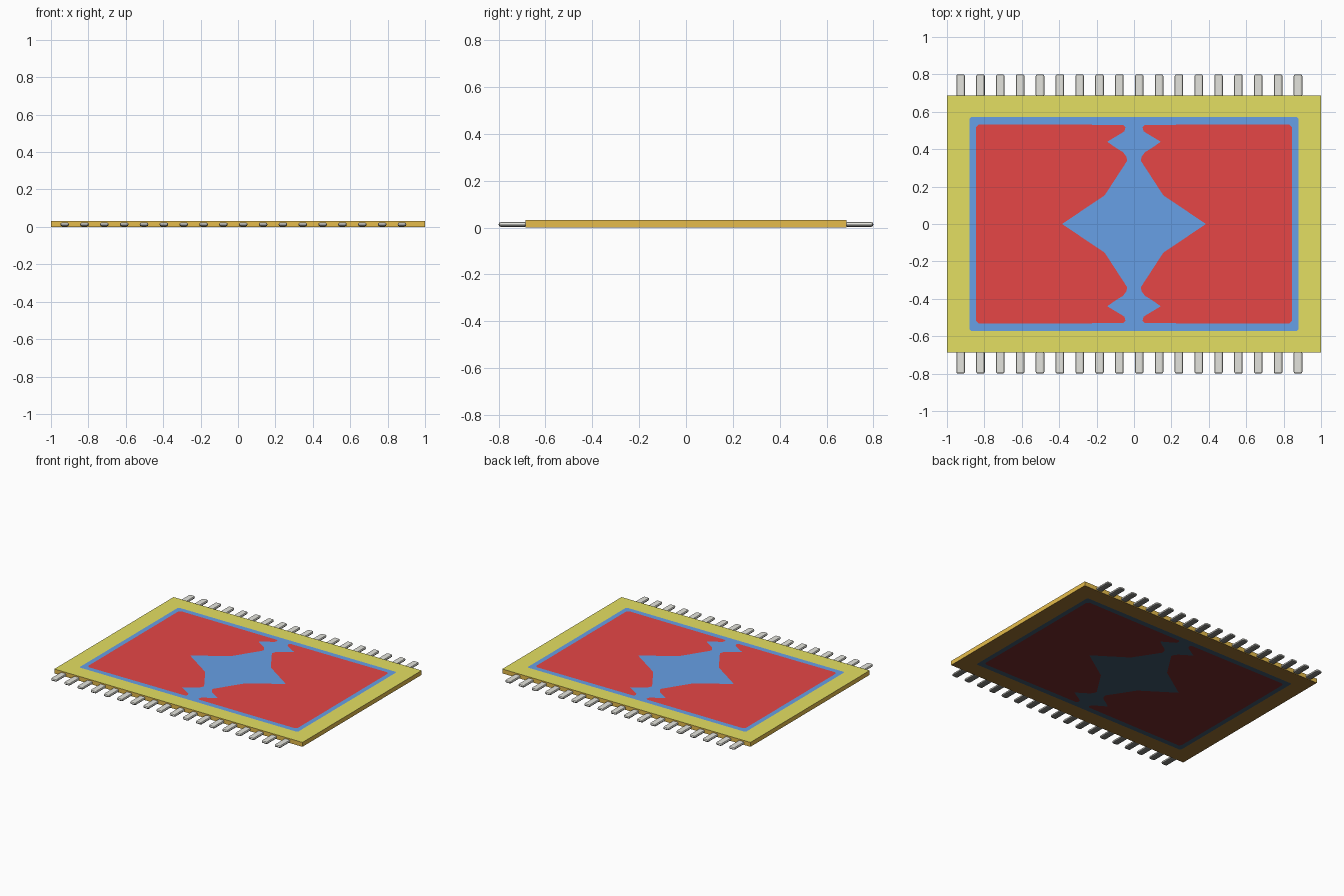
import bpy, bmesh
from mathutils import Matrix, Vector
from mathutils.geometry import tessellate_polygon

if "Cube" in bpy.data.objects:
    bpy.data.objects.remove(bpy.data.objects["Cube"])


def material(name, rgb):
    m = bpy.data.materials.new(name)
    m.diffuse_color = [((c / 255 + 0.055) / 1.055) ** 2.4 for c in rgb] + [1]
    m.use_nodes = True
    m.node_tree.nodes["Principled BSDF"].inputs["Base Color"].default_value = m.diffuse_color
    return m


YELLOW = material("yellow border", (228, 223, 98))
TAN = material("tan edging", (230, 188, 76))
BLUE = material("blue weave", (103, 160, 230))
RED = material("red weave", (230, 70, 70))
GREY = material("pale grey fringe", (228, 228, 221))
BACK_BROWN = material("brown backing", (150, 110, 48))
BACK_BLUE = material("dark blue backing", (62, 85, 105))
BACK_RED = material("dark red backing", (114, 43, 43))
BACK_GREY = material("dark grey fringe", (125, 125, 121))

TOP = 0.032


def rect(x, y, c=0.0):
    """Rectangle outline, anticlockwise, with optional chamfered corners."""
    if not c:
        return [(x, -y), (x, y), (-x, y), (-x, -y)]
    return [(x - c, -y), (x, c - y), (x, y - c), (x - c, y),
            (c - x, y), (-x, y - c), (-x, c - y), (c - x, -y)]


def to_object(bm, name, mats):
    me = bpy.data.meshes.new(name)
    bm.to_mesh(me)
    bm.free()
    for m in mats:
        me.materials.append(m)
    bpy.context.collection.objects.link(bpy.data.objects.new(name, me))


# Outlines of the woven pattern
outer = rect(1.0, 0.686)
blue = rect(0.88, 0.571, 0.008)
upper = [(0.83, 0.533), (0.06, 0.53), (0.045, 0.518), (0.052, 0.495), (0.08, 0.478),
         (0.143, 0.44), (0.098, 0.408), (0.06, 0.385), (0.042, 0.362), (0.036, 0.34),
         (0.045, 0.325), (0.157, 0.153)]
half = [(0.845, 0.518)] + upper + [(0.385, 0)]
red_r = half + [(x, -y) for x, y in reversed(half[:-1])]
red_l = [(-x, y) for x, y in reversed(red_r)]

# Rug slab: pattern cut into both faces, darker on the back, tan edge
bm = bmesh.new()
cache = {}


def vert(p, z):
    key = (round(p[0], 5), round(p[1], 5), z)
    if key not in cache:
        cache[key] = bm.verts.new(key)
    return cache[key]


def region(loops, z, mat):
    pts = [p for loop in loops for p in loop]
    for tri in tessellate_polygon([[Vector((*p, 0)) for p in loop] for loop in loops]):
        a, b, c = (pts[i] for i in tri)
        area = (b[0] - a[0]) * (c[1] - a[1]) - (b[1] - a[1]) * (c[0] - a[0])
        if abs(area) < 1e-9:
            continue
        order = (a, b, c) if (area > 0) == (z > 0) else (a, c, b)
        bm.faces.new([vert(p, z) for p in order]).material_index = mat


for z, first in ((TOP, 0), (0.0, 3)):
    region([outer, blue], z, first)
    region([blue, red_r, red_l], z, first + 1)
    region([red_r], z, first + 2)
    region([red_l], z, first + 2)
for a, b in zip(outer, outer[1:] + outer[:1]):
    bm.faces.new([vert(a, 0.0), vert(b, 0.0), vert(b, TOP), vert(a, TOP)]).material_index = 6
to_object(bm, "rug", (YELLOW, BLUE, RED, BACK_BROWN, BACK_BLUE, BACK_RED, TAN))

# Fringe: a row of rounded tassels along each long edge, darker underneath
for side, label in ((1, "back"), (-1, "front")):
    for i in range(18):
        bm = bmesh.new()
        centre = Matrix.Translation((-0.927 + 0.1061 * i, side * 0.74, 0.0135))
        bmesh.ops.create_cube(bm, size=1, matrix=centre @ Matrix.Diagonal((0.046, 0.12, 0.021, 1)))
        bmesh.ops.bevel(bm, geom=bm.edges[:], offset=0.0095, segments=2, profile=0.5, affect='EDGES')
        bm.normal_update()
        for f in bm.faces:
            f.material_index = int(f.normal.z < -0.2)
        to_object(bm, f"{label}_tassel_{i + 1}", (GREY, BACK_GREY))
